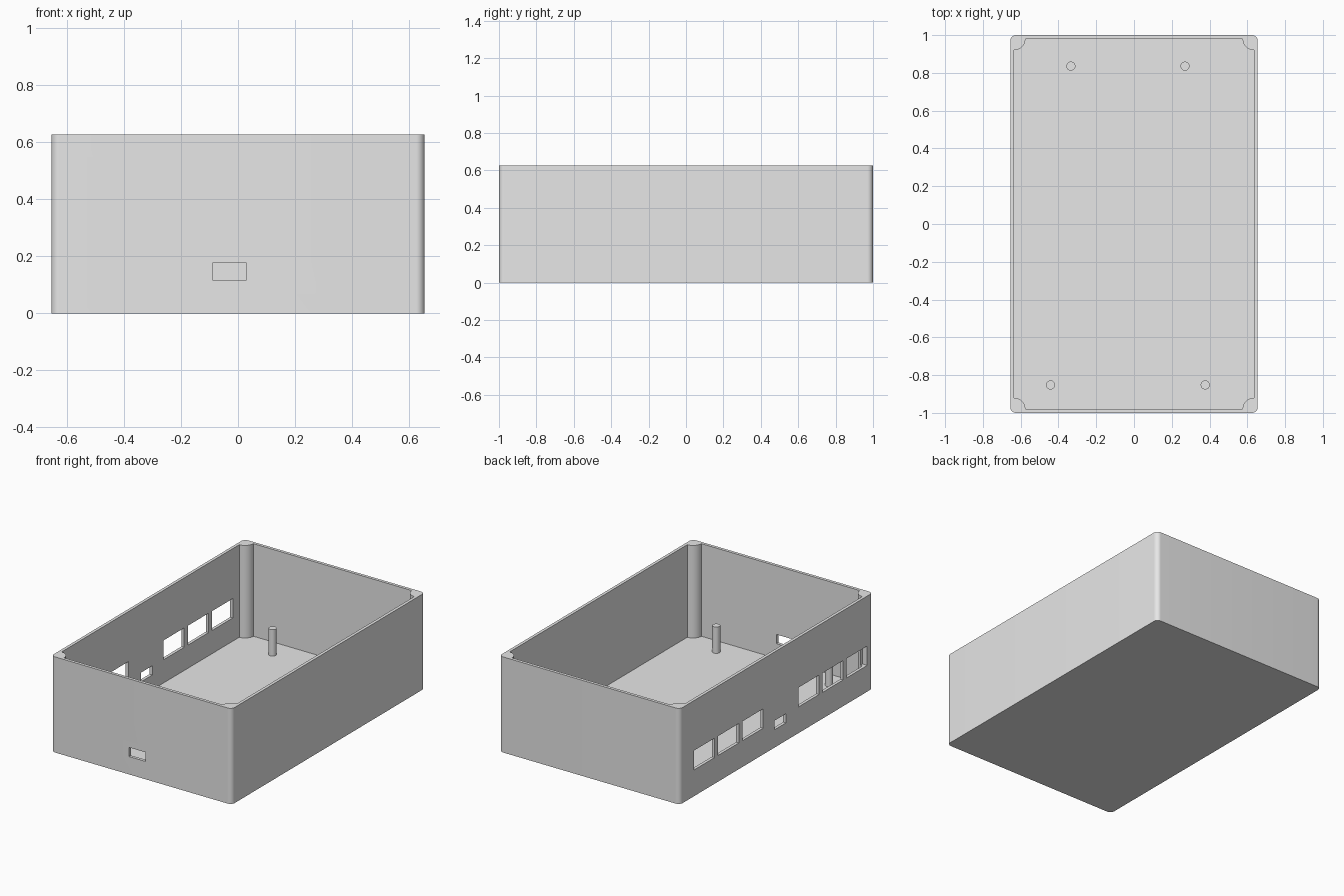
import bpy, bmesh, math
from mathutils import Vector

if "Cube" in bpy.data.objects:
    bpy.data.objects.remove(bpy.data.objects["Cube"])

HX, HY, H = 0.655, 1.0, 0.627      # outer half sizes and height
WALL, FLOOR = 0.02, 0.02
CORNER_R, PILLAR_R = 0.03, 0.06

grey = bpy.data.materials.new("plain grey")
grey.diffuse_color = (0.8, 0.8, 0.8, 1.0)
grey.use_nodes = True
grey.node_tree.nodes["Principled BSDF"].inputs["Base Color"].default_value = grey.diffuse_color


def prism(name, outline, z0, z1):
    """Extrude a closed counter-clockwise outline from z0 to z1."""
    bm = bmesh.new()
    face = bm.faces.new([bm.verts.new((x, y, z0)) for x, y in outline])
    ext = bmesh.ops.extrude_face_region(bm, geom=[face])
    top = [g for g in ext["geom"] if isinstance(g, bmesh.types.BMVert)]
    bmesh.ops.translate(bm, verts=top, vec=Vector((0, 0, z1 - z0)))
    bmesh.ops.recalc_face_normals(bm, faces=bm.faces)
    mesh = bpy.data.meshes.new(name)
    bm.to_mesh(mesh)
    bm.free()
    mesh.materials.append(grey)
    obj = bpy.data.objects.new(name, mesh)
    bpy.context.collection.objects.link(obj)
    return obj


def arc(cx, cy, r, a0, a1, n=12):
    """Points along an arc, angles in degrees."""
    return [(cx + r * math.cos(math.radians(a0 + (a1 - a0) * i / n)),
             cy + r * math.sin(math.radians(a0 + (a1 - a0) * i / n)))
            for i in range(n + 1)]


def box(name, x0, x1, y0, y1, z0, z1):
    return prism(name, [(x0, y0), (x1, y0), (x1, y1), (x0, y1)], z0, z1)


def smooth(obj):
    bpy.ops.object.select_all(action='DESELECT')
    obj.select_set(True)
    bpy.context.view_layer.objects.active = obj
    bpy.ops.object.shade_smooth_by_angle(angle=math.radians(30))


def cut(obj, cutter):
    """Subtract the cutter from the object, then remove the cutter."""
    cutter.hide_render = True
    mod = obj.modifiers.new("cut", 'BOOLEAN')
    mod.operation, mod.solver, mod.object = 'DIFFERENCE', 'EXACT', cutter
    bpy.ops.object.select_all(action='DESELECT')
    obj.select_set(True)
    bpy.context.view_layer.objects.active = obj
    bpy.ops.object.modifier_apply(modifier=mod.name)
    bpy.data.objects.remove(cutter)


# Outlines: rounded outside, inside with a convex pillar in each corner
outer, inner = [], []
for k, (sx, sy) in enumerate([(1, 1), (-1, 1), (-1, -1), (1, -1)]):
    a = 90 * k
    outer += arc(sx * (HX - CORNER_R), sy * (HY - CORNER_R), CORNER_R, a, a + 90)
    inner += arc(sx * (HX - WALL), sy * (HY - WALL), PILLAR_R, a + 270, a + 180)

# Open box
case = prism("case_shell", outer, 0, H)
cut(case, prism("cavity_cutter", inner, FLOOR, H + 0.1))

# Large ports in the left wall
for y in (0.747, 0.495, 0.243, -0.335, -0.585, -0.835):
    cut(case, box("port_cutter", -HX - 0.1, -HX + 0.035,
                  y - 0.107, y + 0.107, 0.172, 0.299))

# Small ports in the left and front walls
cut(case, box("small_port_cutter", -HX - 0.1, -HX + 0.035, -0.10, 0.02, 0.117, 0.177))
cut(case, box("front_port_cutter", -0.09, 0.03, -HY - 0.1, -HY + 0.035, 0.117, 0.177))
smooth(case)

# Mounting posts on the floor
for i, (x, y) in enumerate([(-0.334, 0.836), (0.27, 0.836),
                            (-0.442, -0.852), (0.377, -0.852)]):
    post = prism(f"mounting_post_{i + 1}", arc(x, y, 0.024, 0, 360, 32)[:-1],
                 FLOOR - 0.005, 0.193)
    smooth(post)
